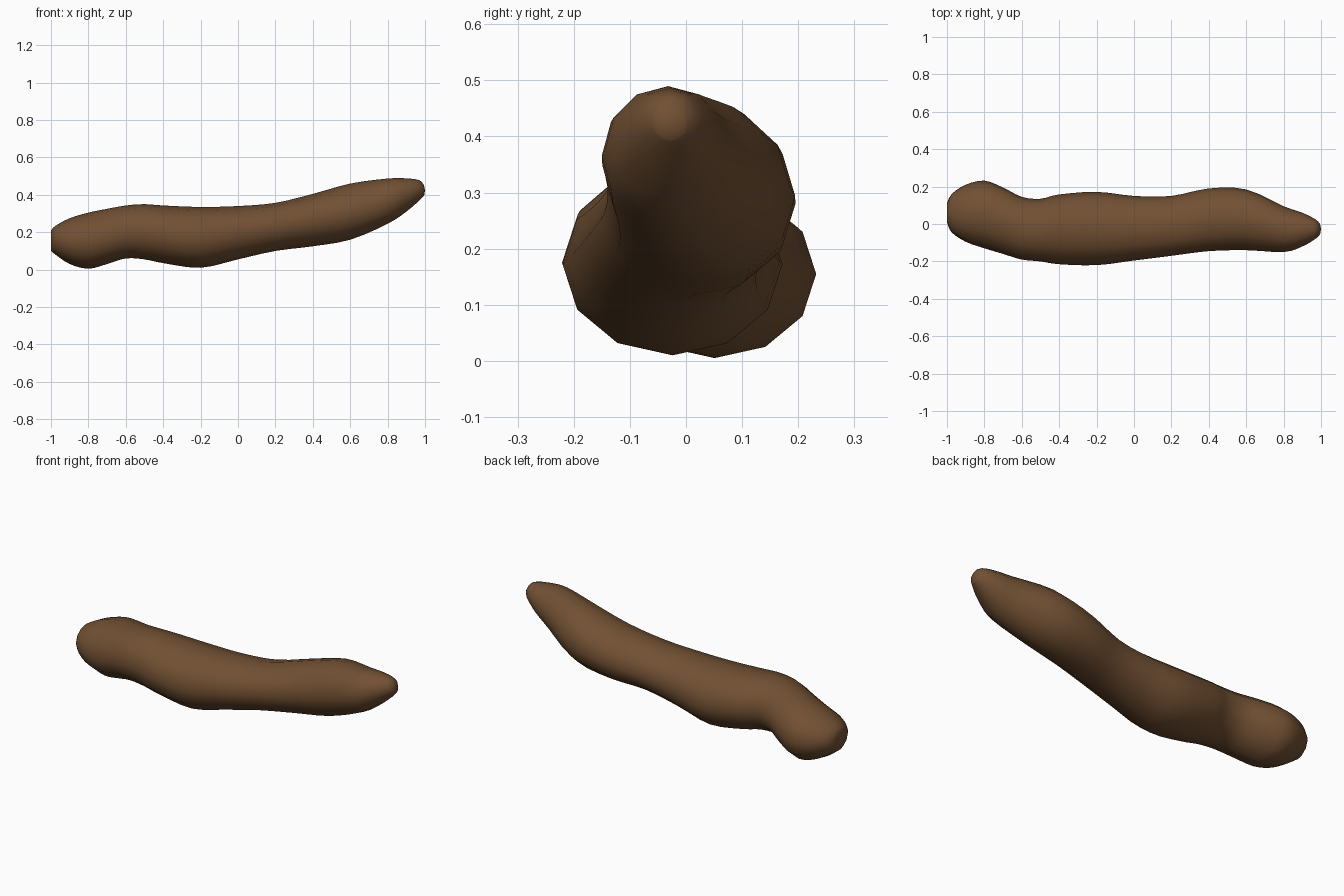
import bpy
import bmesh
import math

default_cube = bpy.data.objects.get("Cube")
if default_cube:
    bpy.data.objects.remove(default_cube, do_unlink=True)

SIDES = 12
STEPS = 3

# Body stations along the length: x, back-front limits (y), bottom-top limits (z)
STATIONS = [
    (-1.0, .01, .11, .1, .21),
    (-.975, -.045, .16, .08, .235),
    (-.9, -.095, .21, .03, .275),
    (-.8, -.13, .232, .005, .305),
    (-.7, -.16, .195, .03, .325),
    (-.6, -.19, .145, .06, .343),
    (-.5, -.2, .135, .055, .35),
    (-.4, -.215, .158, .035, .343),
    (-.2, -.22, .172, .01, .335),
    (0, -.195, .15, .055, .34),
    (.2, -.17, .15, .1, .357),
    (.4, -.145, .19, .125, .405),
    (.6, -.14, .185, .16, .46),
    (.8, -.15, .095, .245, .487),
    (.9, -.12, .06, .31, .488),
    (.97, -.08, .025, .37, .478),
    (.995, -.055, 0, .395, .45),
]


def catmull_rom(a, b, c, d, t):
    """Smooth value between b and c."""
    return b + t * ((c - a) + t * ((2 * a - 5 * b + 4 * c - d)
                                   + t * (3 * (b - c) + d - a))) / 2


def smooth_stations(stations, steps):
    """Insert evenly spaced stations between the given ones."""
    last = len(stations) - 1
    result = []
    for i in range(last):
        window = [stations[min(max(i + k, 0), last)] for k in (-1, 0, 1, 2)]
        for step in range(steps):
            result.append([catmull_rom(*values, step / steps)
                           for values in zip(*window)])
    result.append(stations[last])
    return result


def add_ring(bm, station):
    """Add one oval cross-section that fills the station's limits."""
    x, y_low, y_high, z_low, z_high = station
    ring = []
    for i in range(SIDES):
        angle = math.tau * i / SIDES
        y = (y_low + y_high) / 2 + math.cos(angle) * (y_high - y_low) / 2
        z = (z_low + z_high) / 2 + math.sin(angle) * (z_high - z_low) / 2
        ring.append(bm.verts.new((x, y, z)))
    return ring


def close_end(bm, ring, offset):
    """Cap a ring with a fan around a slightly raised centre."""
    total = sum((v.co for v in ring), ring[0].co * 0)
    centre = bm.verts.new(total / SIDES)
    centre.co.x += offset
    for i in range(SIDES):
        bm.faces.new((ring[i - 1], ring[i], centre))


# Loft the winding body through all cross-sections
bm = bmesh.new()
rings = [add_ring(bm, s) for s in smooth_stations(STATIONS, STEPS)]
for first, second in zip(rings, rings[1:]):
    for i in range(SIDES):
        bm.faces.new((first[i - 1], first[i], second[i], second[i - 1]))
close_end(bm, rings[0], 0)
close_end(bm, rings[-1], .005)
bmesh.ops.recalc_face_normals(bm, faces=bm.faces)
for face in bm.faces:
    face.smooth = True
mesh = bpy.data.meshes.new("winding_body")
bm.to_mesh(mesh)
bm.free()

# Single brown colour
brown = bpy.data.materials.new("brown")
brown.use_nodes = True
colour = (.165, .08, .033, 1)
brown.diffuse_color = colour
brown.node_tree.nodes["Principled BSDF"].inputs["Base Color"].default_value = colour
mesh.materials.append(brown)

body = bpy.data.objects.new("winding_body", mesh)
bpy.context.collection.objects.link(body)
